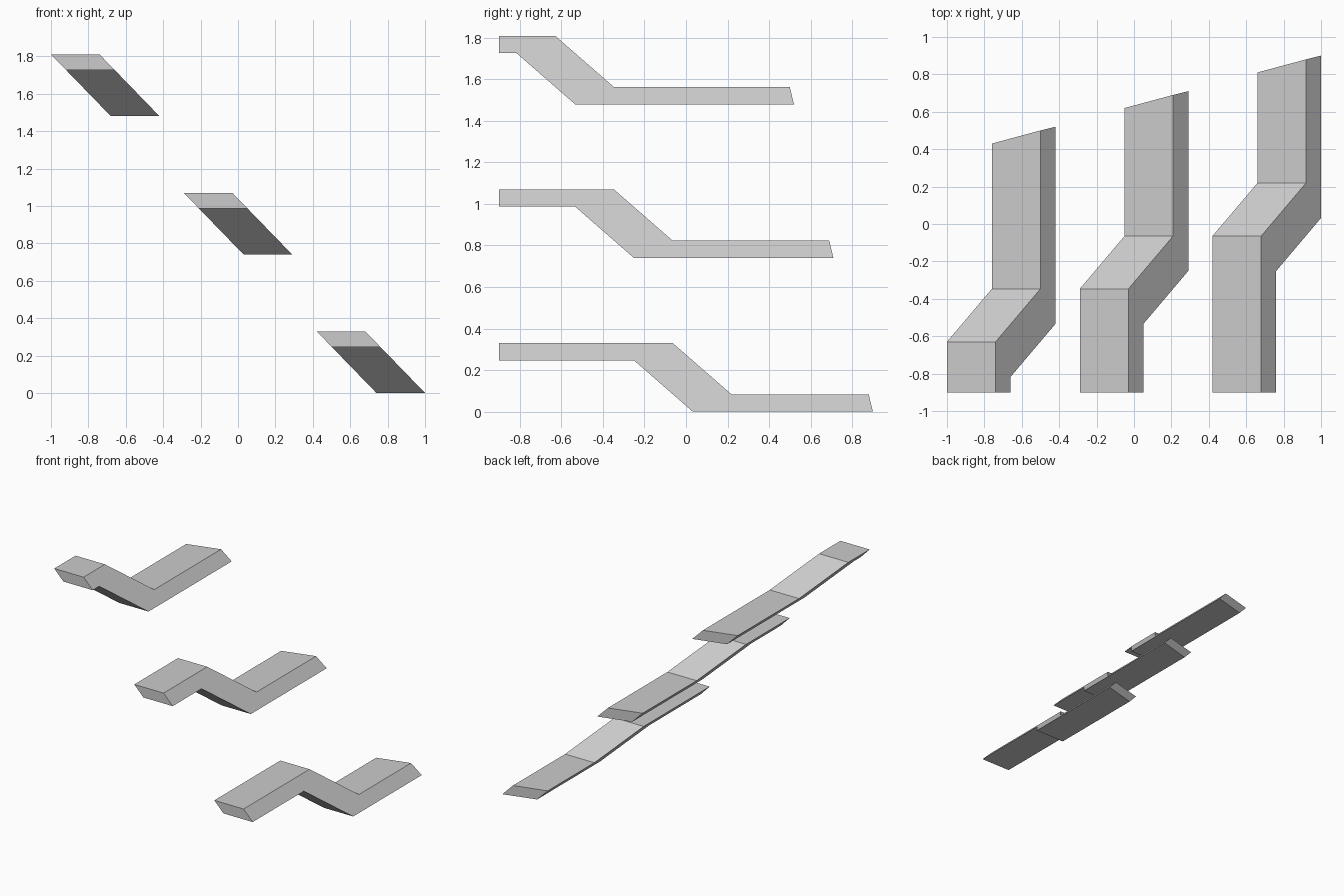
import bpy
import bmesh

cube = bpy.data.objects.get("Cube")
if cube:
    bpy.data.objects.remove(cube, do_unlink=True)

grey = bpy.data.materials.new("light_grey")
grey.use_nodes = True
colour = (0.6, 0.6, 0.6, 1)
grey.diffuse_color = colour
grey.node_tree.nodes["Principled BSDF"].inputs["Base Color"].default_value = colour

FRONT = -0.9
WIDTH = 0.26
LEAN = 0.97      # sideways shift per unit of drop
THICK = 0.083
DROP = 0.247     # height between the two levels
RUN = 0.283      # depth of the sloped middle
SKEW = 0.07      # back end is cut at an angle


def stepped_strip(name, x, top, bend, back):
    """Side profile of a stepped strip, leaned sideways and widened along x."""
    low = top - DROP
    under = bend - 0.187
    profile = [
        (FRONT, top), (bend, top), (bend + RUN, low), (back - 0.02, low),
        (back, low - THICK), (under + RUN, low - THICK),
        (under, top - THICK), (FRONT, top - THICK),
    ]
    bm = bmesh.new()
    sides = []
    for shift in (0, WIDTH):
        ring = []
        for i, (y, z) in enumerate(profile):
            cut = SKEW if shift == 0 and i in (3, 4) else 0
            ring.append(bm.verts.new((x + shift + (top - z) * LEAN, y - cut, z)))
        bm.faces.new(ring)
        sides.append(ring)
    left, right = sides
    for i in range(len(profile)):
        j = (i + 1) % len(profile)
        bm.faces.new((left[i], left[j], right[j], right[i]))
    bmesh.ops.recalc_face_normals(bm, faces=bm.faces)
    mesh = bpy.data.meshes.new(name)
    bm.to_mesh(mesh)
    bm.free()
    mesh.materials.append(grey)
    bpy.context.collection.objects.link(bpy.data.objects.new(name, mesh))


# Three strips, each lower, further across and longer than the one before
for i, name in enumerate(("upper_strip", "middle_strip", "lower_strip")):
    stepped_strip(name, -1 + 0.71 * i, 1.81 - 0.74 * i,
                  -0.63 + 0.283 * i, 0.52 + 0.19 * i)
